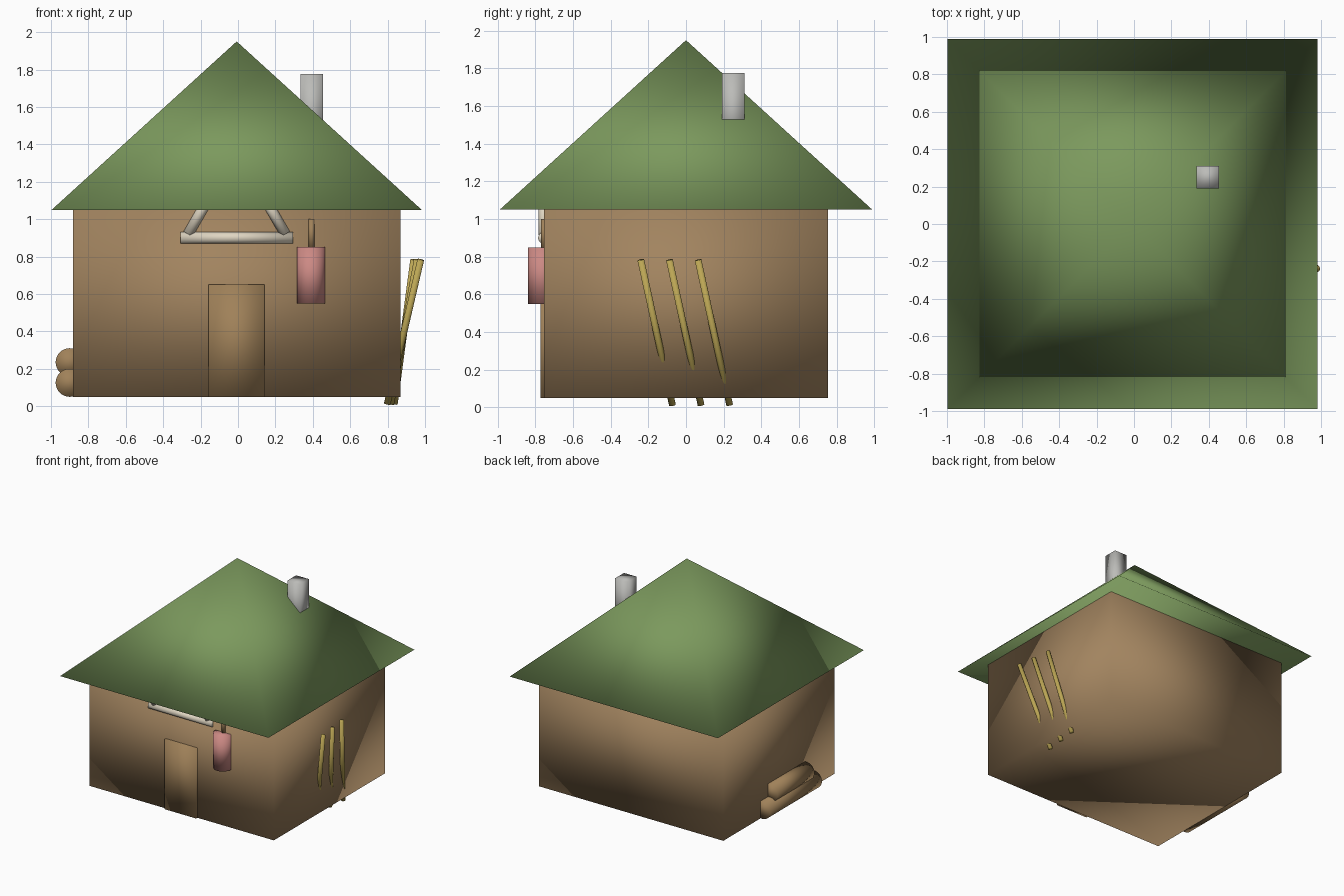
import bpy
import bmesh
from math import pi, sqrt
from mathutils import Matrix, Vector

if "Cube" in bpy.data.objects:
    bpy.data.objects.remove(bpy.data.objects["Cube"], do_unlink=True)


def material(name, r, g, b):
    mat = bpy.data.materials.new(name)
    mat.use_nodes = True
    mat.diffuse_color = (r, g, b, 1)
    bsdf = mat.node_tree.nodes["Principled BSDF"]
    bsdf.inputs["Base Color"].default_value = (r, g, b, 1)
    bsdf.inputs["Roughness"].default_value = 0.8
    return mat


roof_green = material("roof green", 0.2, 0.32, 0.11)
wall_brown = material("wall brown", 0.36, 0.23, 0.115)
wood = material("wood", 0.35, 0.22, 0.1)
stone = material("stone grey", 0.5, 0.5, 0.48)
bone = material("bone", 0.74, 0.67, 0.54)
meat_pink = material("meat pink", 0.6, 0.25, 0.23)
straw = material("spear yellow", 0.5, 0.38, 0.09)


def finish(name, bm, mat):
    """Turn a bmesh into a smooth shaded object."""
    mesh = bpy.data.meshes.new(name)
    for face in bm.faces:
        face.smooth = True
    bm.to_mesh(mesh)
    bm.free()
    mesh.materials.append(mat)
    obj = bpy.data.objects.new(name, mesh)
    bpy.context.collection.objects.link(obj)
    return obj


def box(name, low, high, mat):
    low, high = Vector(low), Vector(high)
    place = Matrix.Translation((low + high) / 2) @ Matrix.Diagonal((*(high - low), 1))
    bm = bmesh.new()
    bmesh.ops.create_cube(bm, size=1, matrix=place)
    return finish(name, bm, mat)


def rod(name, start, end, radius, mat, sides=24):
    start, end = Vector(start), Vector(end)
    axis = end - start
    place = Matrix.Translation((start + end) / 2) @ axis.to_track_quat("Z", "Y").to_matrix().to_4x4()
    bm = bmesh.new()
    bmesh.ops.create_cone(bm, cap_ends=True, segments=sides, radius1=radius,
                          radius2=radius, depth=axis.length, matrix=place)
    return finish(name, bm, mat)


# Walls, door and chimney
MID = -0.007
FRONT = -0.755
box("walls", (MID - 0.876, FRONT, 0.05), (MID + 0.876, -FRONT, 1.05), wall_brown)
box("door", (MID - 0.15, -0.772, 0.05), (MID + 0.15, -0.73, 0.65), wood)
box("chimney", (0.335, 0.19, 1.375), (0.455, 0.31, 1.775), stone)

# Pyramid roof with a closed underside
bm = bmesh.new()
bmesh.ops.create_cone(bm, cap_ends=True, segments=4, radius1=0.989 * sqrt(2), radius2=0, depth=0.9,
                      matrix=Matrix.Translation((MID, 0, 1.5)) @ Matrix.Rotation(pi / 4, 4, "Z"))
bmesh.ops.remove_doubles(bm, verts=bm.verts, dist=0.0001)
finish("roof", bm, roof_green)

# Bone frame over the door
rod("bone_beam", (MID - 0.3, FRONT, 0.9), (MID + 0.3, FRONT, 0.9), 0.03, bone)
for side, label in ((-1, "right"), (1, "left")):
    rod("bone_brace_" + label, (MID + side * 0.26, FRONT, 0.92),
        (MID + side * 0.11, FRONT, 1.18), 0.028, bone)

# Hanging meat on a stick
rod("meat_hanger", (0.393, FRONT, 0.84), (0.393, FRONT, 1.0), 0.016, wood)
rod("hanging_meat", (0.39, FRONT - 0.008, 0.55), (0.39, FRONT - 0.008, 0.85), 0.075, meat_pink, 32)

# Log pile
for label, z, half in (("lower", 0.125, 0.35), ("upper", 0.235, 0.25)):
    rod(label + "_log", (-0.9, -0.1 - half, z), (-0.9, -0.1 + half, z), 0.075, wood, 32)

# Three spears leaning into the wall
for i in range(3):
    y = -0.24 + 0.152 * i
    rod(f"spear_{i + 1}", (0.798 + 0.019 * i, y + 0.168, 0.012),
        (0.977 - 0.019 * i, y, 0.783), 0.018, straw, 16)
